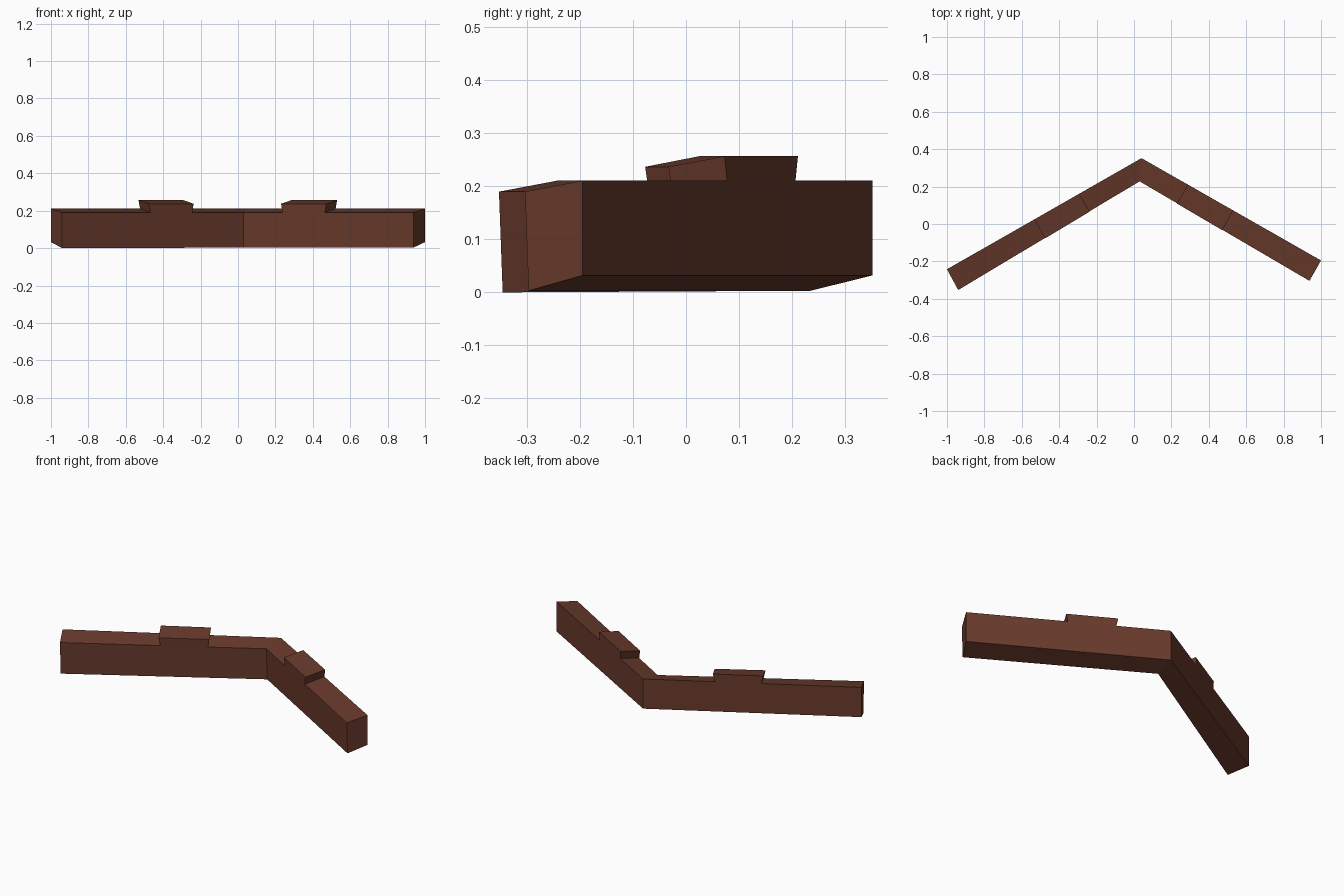
import bpy
from mathutils import Vector

if "Cube" in bpy.data.objects:
    bpy.data.objects.remove(bpy.data.objects["Cube"])

wood = bpy.data.materials.new("dark brown wood")
wood.diffuse_color = (0.14, 0.042, 0.025, 1)
wood.use_nodes = True
wood.node_tree.nodes["Principled BSDF"].inputs["Base Color"].default_value = wood.diffuse_color


def sweep(name, sections):
    """Closed solid through a row of four-cornered cross-sections."""
    verts = [v for s in sections for v in s]
    n = len(sections)
    faces = [(3, 2, 1, 0), tuple(4 * (n - 1) + k for k in range(4))]
    for i in range(n - 1):
        for k in range(4):
            a, b = 4 * i + k, 4 * i + (k + 1) % 4
            faces.append((a, b, b + 4, a + 4))
    me = bpy.data.meshes.new(name)
    me.from_pydata([tuple(v) for v in verts], [], faces)
    me.materials.append(wood)
    ob = bpy.data.objects.new(name, me)
    bpy.context.collection.objects.link(ob)
    return ob


def section(back, front):
    """Front bottom, front top, back top, back bottom of the sloping beam."""
    (bx, by), (fx, fy) = back, front
    return [Vector((fx, fy, 0.003)), Vector((fx, fy - 0.007, 0.19)),
            Vector((bx, by, 0.211)), Vector((bx, by, 0.032))]


# bent beam
left = section((-1.0, -0.242), (-0.94, -0.346))
left[0].z = 0
apex = section((0.04, 0.352), (0.03, 0.235))
right = section((1.0, -0.195), (0.938, -0.297))
sweep("bent_beam", [left, apex, right])


def on_edge(a, b, x):
    return a.lerp(b, (x - a.x) / (b.x - a.x))


# raised dovetail tabs, wider at the top
def tab(name, start, end, back_x, front_x):
    sections = []
    for i, sign in enumerate((-1, 1)):
        inset = -sign * 0.009
        bx, fx = back_x[i], front_x[i]
        f_low = on_edge(start[1], end[1], fx + inset) - Vector((0, 0, 0.005))
        b_low = on_edge(start[2], end[2], bx + inset) - Vector((0, 0, 0.005))
        f_top = on_edge(start[1], end[1], fx) + Vector((0, -0.002, 0.047))
        b_top = on_edge(start[2], end[2], bx) + Vector((0, 0, 0.046))
        sections.append([f_low, f_top, b_top, b_low])
    sweep(name, sections)


tab("left_tab", left, apex, (-0.532, -0.293), (-0.476, -0.237))
tab("right_tab", apex, right, (0.287, 0.53), (0.23, 0.472))

# consistent outward normals
import bmesh
for ob in bpy.context.collection.objects:
    bm = bmesh.new()
    bm.from_mesh(ob.data)
    bmesh.ops.recalc_face_normals(bm, faces=bm.faces)
    bm.to_mesh(ob.data)
    bm.free()
